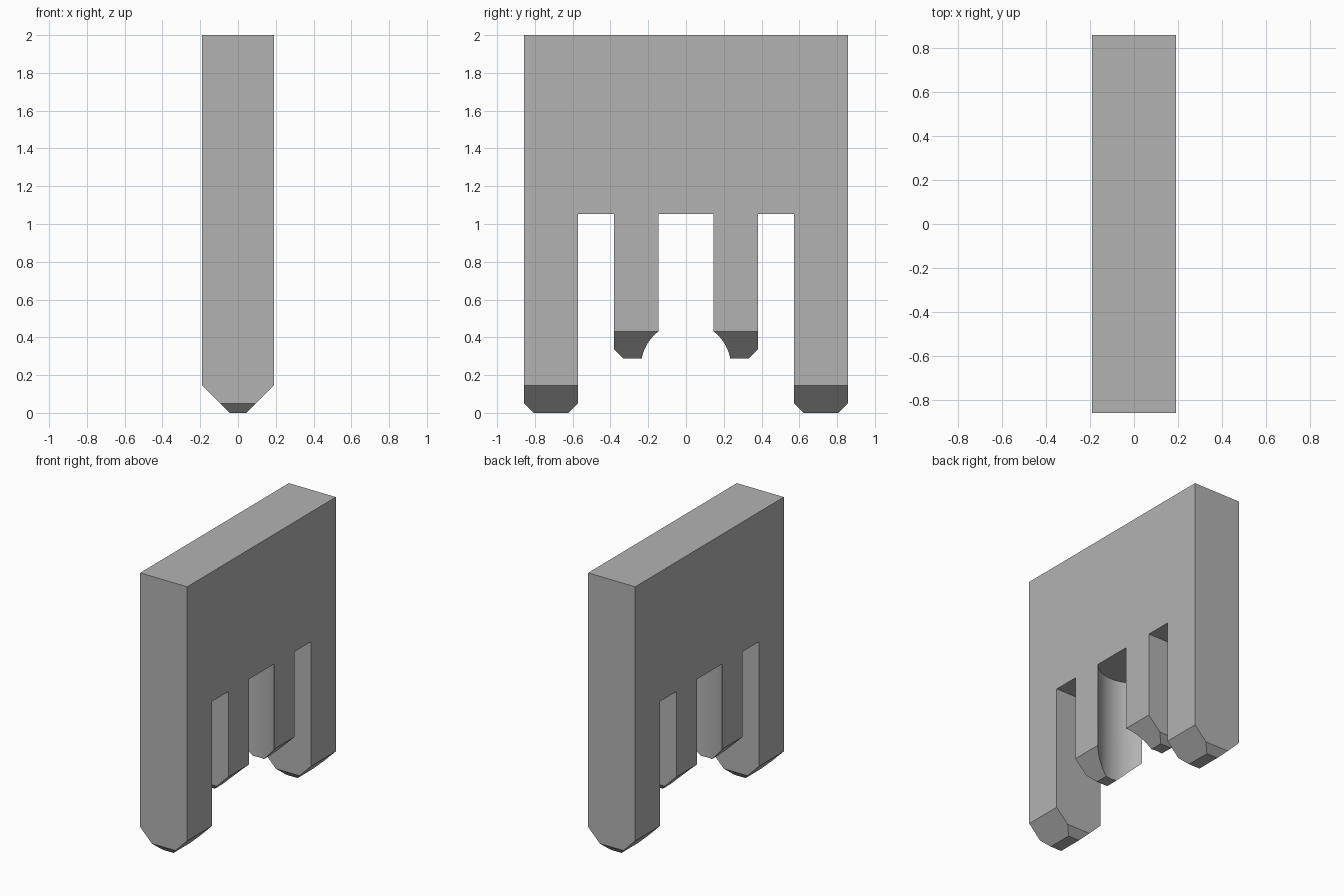
import bpy, bmesh
from mathutils import Vector

cube = bpy.data.objects.get("Cube")
if cube:
    bpy.data.objects.remove(cube, do_unlink=True)

HALF_X, HALF_Y, TOP, ROOT = 0.19, 0.857, 2.0, 1.053
OUTER_IN, INNER_OUT = 0.573, 0.38      # faces of the two narrow slots
INNER_Z, SIDE_CUT, END_CUT = 0.287, 0.145, 0.05
BORE = 0.239


def add_object(name, bm):
    bmesh.ops.recalc_face_normals(bm, faces=bm.faces)
    mesh = bpy.data.meshes.new(name)
    bm.to_mesh(mesh)
    bm.free()
    obj = bpy.data.objects.new(name, mesh)
    bpy.context.collection.objects.link(obj)
    return obj


def prism(name, points, along):
    """Extrude a closed profile by the vector along."""
    bm = bmesh.new()
    face = bm.faces.new([bm.verts.new(p) for p in points])
    grown = bmesh.ops.extrude_face_region(bm, geom=[face])["geom"]
    verts = [v for v in grown if isinstance(v, bmesh.types.BMVert)]
    bmesh.ops.translate(bm, verts=verts, vec=Vector(along))
    return add_object(name, bm)


# Plate with outer prongs and a central tongue, end corners chamfered
half = [(HALF_Y, TOP), (HALF_Y, END_CUT), (HALF_Y - END_CUT, 0),
        (OUTER_IN + END_CUT, 0), (OUTER_IN, END_CUT), (OUTER_IN, ROOT),
        (INNER_OUT, ROOT), (INNER_OUT, INNER_Z + END_CUT),
        (INNER_OUT - END_CUT, INNER_Z)]
outline = half + [(-y, z) for y, z in reversed(half)]
body = prism("pronged_plate", [(-HALF_X, y, z) for y, z in outline],
             (2 * HALF_X, 0, 0))

# Round bore that splits the tongue into two hollowed prongs
bm = bmesh.new()
bmesh.ops.create_cone(bm, cap_ends=True, segments=96, radius1=BORE,
                      radius2=BORE, depth=ROOT)
bmesh.ops.translate(bm, verts=bm.verts, vec=(0, 0, ROOT / 2))
cutters = [add_object("bore_cutter", bm)]

# Wedges that bevel the broad sides of every prong tip
margin = 0.05
for name, y0, length, z0 in (("left_end", 0.48, 0.5, 0),
                             ("right_end", -0.98, 0.5, 0),
                             ("tongue", -0.48, 0.96, INNER_Z)):
    for side in (-1, 1):
        tip = HALF_X - SIDE_CUT
        wide = HALF_X + margin
        tri = [(wide, z0 + SIDE_CUT + margin), (wide, z0 - margin),
               (tip - margin, z0 - margin)]
        cutters.append(prism(name + "_wedge_cutter",
                             [(side * x, y0, z) for x, z in tri],
                             (0, length, 0)))

for cutter in cutters:
    cutter.hide_render = True
    mod = body.modifiers.new(cutter.name, 'BOOLEAN')
    mod.operation, mod.solver, mod.object = 'DIFFERENCE', 'EXACT', cutter

# Bake the cuts and drop the cutters
graph = bpy.context.evaluated_depsgraph_get()
result = bpy.data.meshes.new_from_object(body.evaluated_get(graph))
body.modifiers.clear()
body.data = result
for cutter in cutters:
    bpy.data.objects.remove(cutter, do_unlink=True)

# Plain grey finish
grey = bpy.data.materials.new("plain_grey")
grey.use_nodes = True
color = (0.45, 0.45, 0.45, 1)
grey.diffuse_color = color
grey.node_tree.nodes["Principled BSDF"].inputs["Base Color"].default_value = color
body.data.materials.clear()
body.data.materials.append(grey)

bpy.ops.object.select_all(action='DESELECT')
body.select_set(True)
bpy.context.view_layer.objects.active = body
bpy.ops.object.shade_smooth_by_angle()
